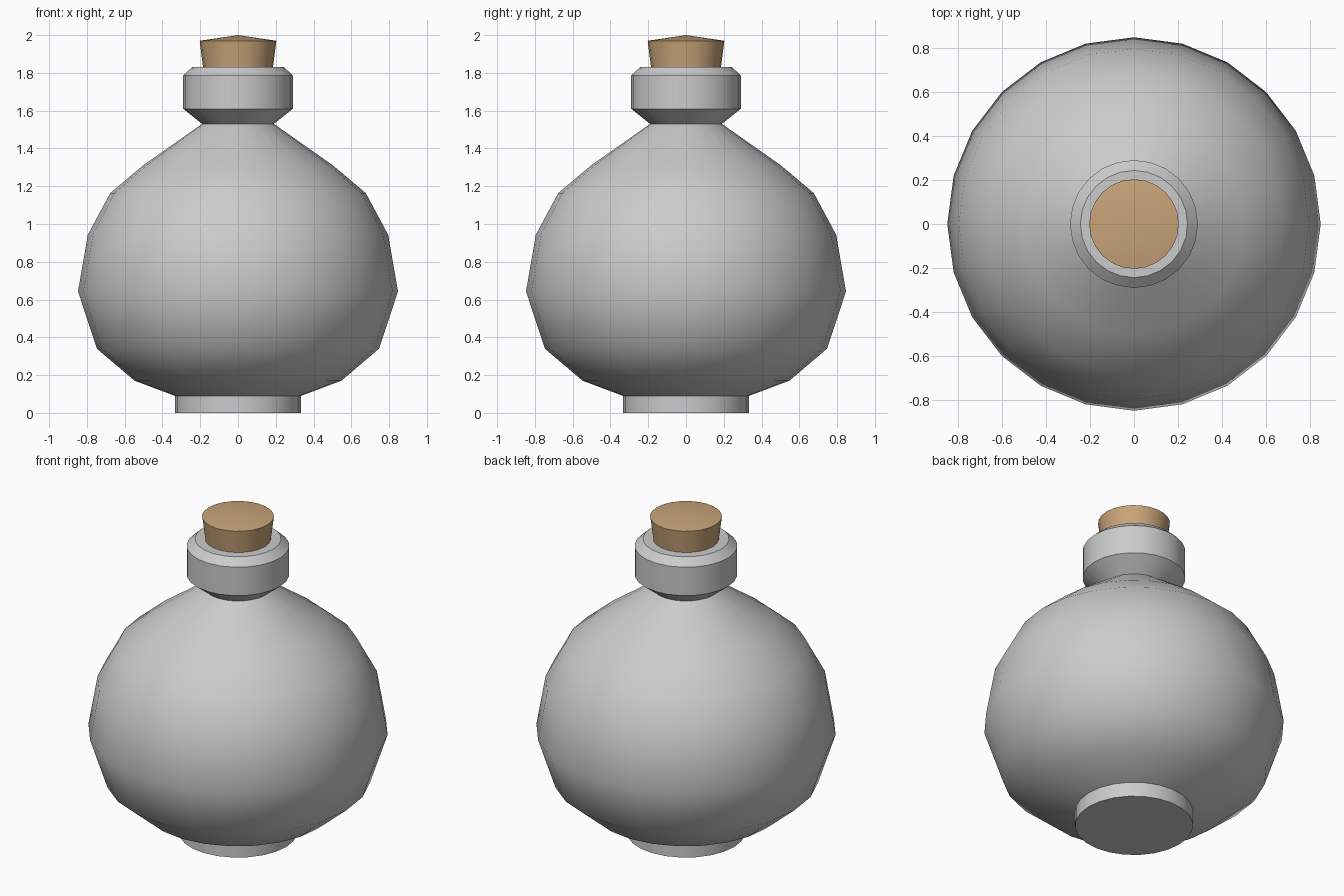
import bpy, math

if "Cube" in bpy.data.objects:
    bpy.data.objects.remove(bpy.data.objects["Cube"])

SIDES = 24


def lathe(name, profile, color=None):
    """Revolve (radius, z) points, bottom to top; radius 0 makes a pole."""
    verts, rings, faces = [], [], []
    for r, z in profile:
        n = 1 if r == 0 else SIDES
        rings.append([len(verts) + i for i in range(n)])
        for i in range(n):
            a = 2 * math.pi * i / SIDES
            verts.append((r * math.cos(a), r * math.sin(a), z))
    for lo, hi in zip(rings, rings[1:]):
        for i in range(SIDES):
            j = (i + 1) % SIDES
            if len(hi) == 1:
                faces.append((lo[i], lo[j], hi[0]))
            else:
                faces.append((lo[i], lo[j], hi[j], hi[i]))
    # flat caps on open ends
    faces.append(tuple(reversed(rings[0])))
    if len(rings[-1]) > 1:
        faces.append(tuple(rings[-1]))
    mesh = bpy.data.meshes.new(name)
    mesh.from_pydata(verts, [], faces)
    obj = bpy.data.objects.new(name, mesh)
    bpy.context.collection.objects.link(obj)
    if color:
        mat = bpy.data.materials.new(name + "_material")
        mat.diffuse_color = color
        mat.use_nodes = True
        mat.node_tree.nodes["Principled BSDF"].inputs["Base Color"].default_value = mat.diffuse_color
        mesh.materials.append(mat)
    bpy.ops.object.select_all(action='DESELECT')
    obj.select_set(True)
    bpy.context.view_layer.objects.active = obj
    bpy.ops.object.shade_smooth_by_angle(angle=math.radians(35))
    return obj


# Flask: foot, round belly, shoulder and collar in one profile
lathe("flask", [
    (0.333, 0), (0.333, 0.09), (0.547, 0.17), (0.747, 0.34), (0.847, 0.643),
    (0.795, 0.943), (0.677, 1.163), (0.503, 1.31), (0.19, 1.53),
    (0.29, 1.61), (0.29, 1.787), (0.243, 1.83)])

# Stopper: tapered cork with a slightly domed top
lathe("cork", [(0.17, 1.7), (0.185, 1.83), (0.203, 1.97), (0, 2.0)],
      (0.58, 0.37, 0.19, 1))
